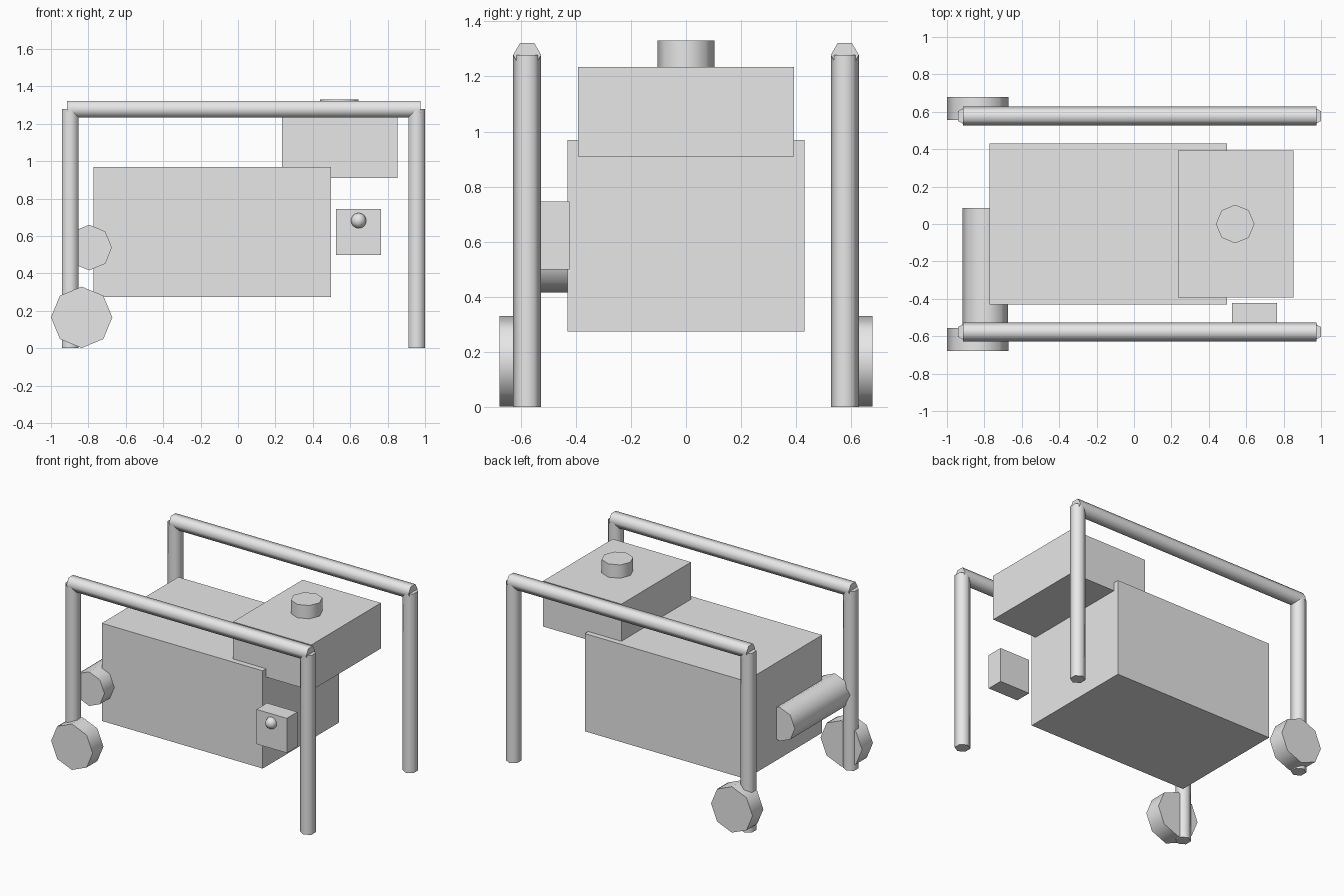
import bpy
import math

if "Cube" in bpy.data.objects:
    bpy.data.objects.remove(bpy.data.objects["Cube"])

# One neutral grey for the whole machine
grey = bpy.data.materials.new("light grey")
grey.diffuse_color = (0.8, 0.8, 0.8, 1)
grey.use_nodes = True
grey.node_tree.nodes["Principled BSDF"].inputs["Base Color"].default_value = grey.diffuse_color


def finish(name, smooth):
    ob = bpy.context.object
    ob.name = name
    ob.data.materials.append(grey)
    if smooth:
        bpy.ops.object.shade_smooth_by_angle(angle=math.radians(70))
    return ob


def box(name, x, y, z):
    """Box from (min, max) ranges."""
    bpy.ops.mesh.primitive_cube_add(size=1, location=[sum(r) / 2 for r in (x, y, z)])
    ob = bpy.context.object
    ob.scale = [r[1] - r[0] for r in (x, y, z)]
    bpy.ops.object.transform_apply(location=False, rotation=False, scale=True)
    return finish(name, False)


def rod(name, sides, radius, length, loc, axis="Z"):
    rot = {"X": (0, math.pi / 2, 0), "Y": (math.pi / 2, 0, 0), "Z": (0, 0, 0)}[axis]
    bpy.ops.mesh.primitive_cylinder_add(vertices=sides, radius=radius, depth=length,
                                        location=loc, rotation=rot)
    return finish(name, True)


# Engine block, fuel tank and filler cap
box("engine_block", (-0.773, 0.497), (-0.431, 0.431), (0.273, 0.97))
box("fuel_tank", (0.235, 0.853), (-0.392, 0.392), (0.91, 1.235))
rod("filler_cap", 8, 0.103, 0.14, (0.541, 0, 1.26))

# Control box with knob
box("control_box", (0.525, 0.765), (-0.542, -0.423), (0.498, 0.745))
bpy.ops.mesh.primitive_uv_sphere_add(segments=8, ring_count=8, radius=0.041,
                                     location=(0.645, -0.545, 0.682))
finish("control_knob", True)

# Exhaust muffler
rod("muffler", 8, 0.122, 0.627, (-0.796, -0.2285, 0.538), "Y")

# Tubular frame and wheels on both sides
for side, s in (("front", -1), ("back", 1)):
    y = s * 0.577
    for end, x in (("left", -0.897), ("right", 0.956)):
        rod(f"{side}_{end}_leg", 6, 0.051, 1.278, (x, y, 0.639))
    rod(f"{side}_top_rail", 6, 0.051, 1.892, (0.031, y, 1.278), "X")
    rod(f"{side}_wheel", 8, 0.164, 0.122, (-0.836, s * 0.617, 0.165), "Y")
